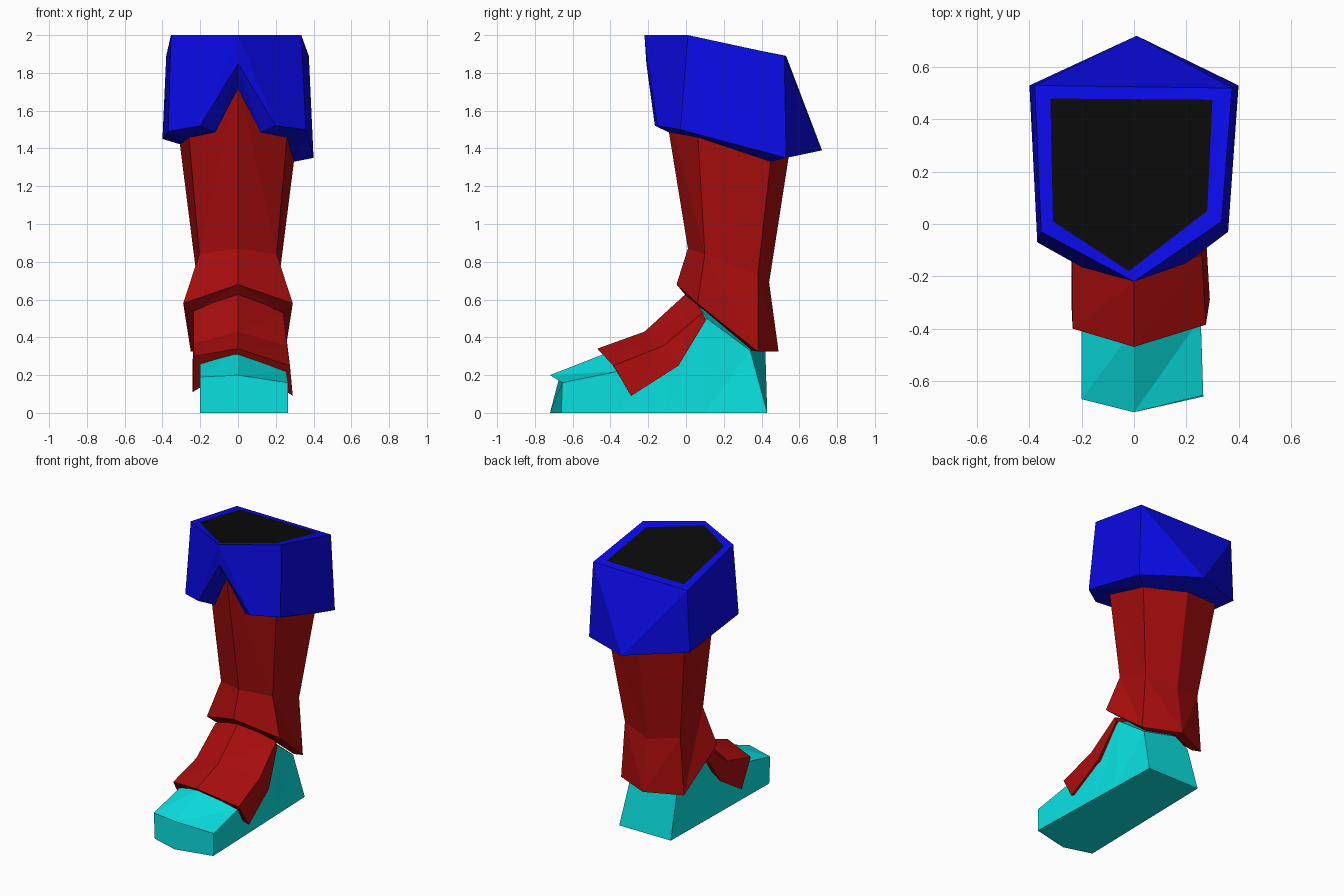
import bpy, bmesh

if "Cube" in bpy.data.objects:
    bpy.data.objects.remove(bpy.data.objects["Cube"])


def material(name, rgb):
    m = bpy.data.materials.new(name)
    m.diffuse_color = (*rgb, 1)
    m.use_nodes = True
    m.node_tree.nodes["Principled BSDF"].inputs["Base Color"].default_value = m.diffuse_color
    return m


BLUE = material("blue", (0.003, 0.003, 0.8))
RED = material("dark red", (0.4, 0.004, 0.004))
TEAL = material("teal", (0.003, 0.75, 0.75))
BLACK = material("black", (0.003, 0.003, 0.003))


def loft(name, rings, mat, caps=()):
    """Skin closed rings of equal length; repeated points merge into triangles."""
    bm = bmesh.new()
    rows = [[bm.verts.new(p) for p in r] for r in rings]
    n = len(rows[0])
    for a, b in zip(rows, rows[1:]):
        for i in range(n):
            j = (i + 1) % n
            if i < n // 2:
                tris = (a[i], a[j], b[j]), (a[i], b[j], b[i])
            else:
                tris = (a[i], a[j], b[i]), (a[j], b[j], b[i])
            for t in tris:
                bm.faces.new(t)
    for k in caps:
        bm.faces.new(rows[k])
    bmesh.ops.remove_doubles(bm, verts=bm.verts, dist=0.0005)
    bmesh.ops.dissolve_degenerate(bm, edges=bm.edges, dist=0.0005)
    bmesh.ops.recalc_face_normals(bm, faces=bm.faces)
    me = bpy.data.meshes.new(name)
    bm.to_mesh(me)
    bm.free()
    me.materials.append(mat)
    ob = bpy.data.objects.new(name, me)
    bpy.context.collection.objects.link(ob)
    return ob


def hexring(front, side, rear, back):
    """Six-sided symmetric ring: front (y,z), side and rear (x,y,z), back (y,z)."""
    flip = lambda p: (-p[0], p[1], p[2])
    return [(0, *front), side, rear, (0, *back), flip(rear), flip(side)]


def eight(p):
    """Spread a five-point rim over the cuff's eight bottom points."""
    return [p[i] for i in (0, 0, 1, 2, 2, 3, 4, 0)]


# Cuff: rim, outer wall with front notch, turned-in lower edge
opening = [(-.02, -.18, 1.99), (.28, .05, 1.985), (.30, .475, 1.9),
           (-.32, .48, 1.9), (-.31, .01, 1.99)]
rim = [(0, -.22, 2), (.335, .01, 2), (.375, .52, 1.89),
       (-.38, .53, 1.89), (-.355, -.03, 2)]
hem = [(0, -.21, 1.85), (.2, -.15, 1.52), (.36, -.03, 1.5), (.4, .53, 1.35),
       (.01, .72, 1.39), (-.4, .53, 1.45), (-.37, -.07, 1.49), (-.2, -.165, 1.52)]
hem_inner = [(0, -.13, 1.72), (.12, -.09, 1.485), (.25, .06, 1.46), (.3, .45, 1.33),
             (0, .54, 1.36), (-.3, .45, 1.42), (-.25, .06, 1.46), (-.12, -.09, 1.485)]
loft("cuff", [eight(opening), eight(rim), hem, hem_inner], BLUE)

# Dark opening inside the rim
loft("opening", [opening], BLACK, caps=(0,))

# Shaft: tapers to the ankle, then flares
loft("shaft", [
    hexring((-.135, 1.76), (.265, .06, 1.52), (.31, .46, 1.44), (.56, 1.46)),
    hexring((.01, .87), (.205, .1, .84), (.22, .38, .73), (.44, .69)),
    hexring((-.05, .68), (.29, .06, .58), (.25, .38, .325), (.49, .325)),
    hexring((.0, .62), (.23, .1, .54), (.2, .35, .33), (.43, .33)),
], RED, caps=(3,))


# Instep strap: three stations of ridge, side edge and lower edge
def strap_section(ridge, left, right, low_left, low_right):
    return [low_left, left, (0, *ridge), right, low_right, (0.02, ridge[0] + .07, ridge[1] - .07)]


loft("instep_strap", [
    strap_section((-.47, .34), (-.235, -.40, .30), (.275, -.385, .25),
                  (-.24, -.29, .11), (.29, -.29, .09)),
    strap_section((-.22, .43), (-.235, -.14, .37), (.26, -.12, .355),
                  (-.24, -.05, .26), (.275, -.04, .25)),
    strap_section((.01, .64), (-.235, .08, .54), (.24, .09, .53),
                  (-.23, .105, .49), (.24, .105, .49)),
], RED, caps=(0, 2))


# Foot: sections from toe to heel; the sole narrows in a straight line
def foot_section(y, left, ridge, right, bulge=0):
    t = (y + .66) / 1.09
    xl, xr = -.2 + .02 * t, .265 - .035 * t
    return [(xl, y, 0), left, (0, *ridge), right, (xr, y, 0), (0, y - bulge, 0)]


loft("foot", [
    foot_section(-.66, (-.2, -.67, .19), (-.72, .2), (.265, -.655, .16), .06),
    foot_section(-.36, (-.2, -.37, .26), (-.4, .325), (.255, -.36, .22)),
    foot_section(-.1, (-.2, -.12, .34), (-.18, .41), (.24, -.1, .33)),
    foot_section(.1, (-.19, .11, .5), (.05, .6), (.22, .11, .5)),
    foot_section(.43, (-.17, .34, .33), (.42, .33), (.2, .34, .33)),
], TEAL, caps=(0, 4))
